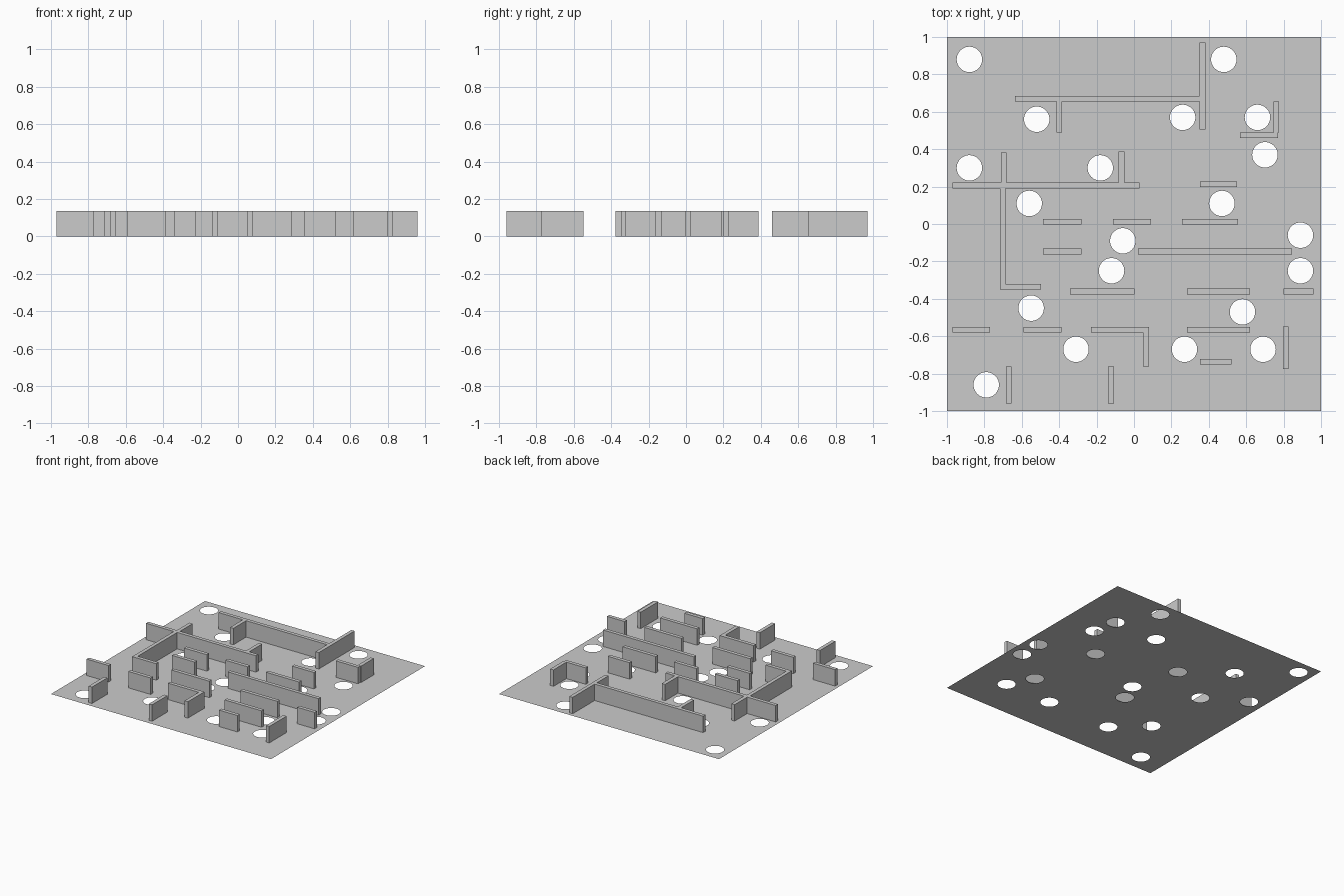
import bpy
import bmesh
from mathutils import Matrix, Vector

if "Cube" in bpy.data.objects:
    bpy.data.objects.remove(bpy.data.objects["Cube"])

WALL_HEIGHT = 0.135
WALL_THICKNESS = 0.03
HOLE_RADIUS = 0.068

grey = bpy.data.materials.new("light_grey")
grey.use_nodes = True
colour = (0.6, 0.6, 0.6, 1)
grey.diffuse_color = colour
grey.node_tree.nodes["Principled BSDF"].inputs["Base Color"].default_value = colour


def finish(name, bm):
    """Turn a bmesh into a named, coloured object."""
    mesh = bpy.data.meshes.new(name)
    bm.to_mesh(mesh)
    bm.free()
    mesh.materials.append(grey)
    obj = bpy.data.objects.new(name, mesh)
    bpy.context.collection.objects.link(obj)
    return obj


def wall(name, centre, size):
    """Thin upright slab standing on the floor."""
    bm = bmesh.new()
    place = Matrix.Translation((*centre, WALL_HEIGHT / 2))
    scale = Matrix.Diagonal((*size, WALL_HEIGHT, 1))
    bmesh.ops.create_cube(bm, size=1, matrix=place @ scale)
    return finish(name, bm)


# Floor sheet with round holes
holes = [
    (-.88, .88), (.48, .88), (-.52, .56), (.26, .57), (.66, .57),
    (.7, .37), (-.88, .3), (-.18, .3), (-.56, .11), (.47, .11),
    (-.06, -.09), (-.12, -.25), (.89, -.06), (.89, -.25), (-.55, -.45),
    (.58, -.47), (-.31, -.67), (.27, -.67), (.69, -.67), (-.79, -.86),
]
bm = bmesh.new()
corners = [bm.verts.new((x, y, 0)) for x, y in ((-1, -1), (1, -1), (1, 1), (-1, 1))]
for i, corner in enumerate(corners):
    bm.edges.new((corners[i - 1], corner))
for x, y in holes:
    bmesh.ops.create_circle(bm, segments=48, radius=HOLE_RADIUS,
                            matrix=Matrix.Translation((x, y, 0)))
bmesh.ops.triangle_fill(bm, edges=bm.edges[:], use_beauty=True,
                        use_dissolve=False, normal=Vector((0, 0, 1)))
for face in bm.faces:
    face.normal_update()
    if face.normal.z < 0:
        face.normal_flip()
finish("floor_sheet", bm)

# Walls running left to right: y, then the start and end of each stretch
cross_rows = [
    (.67, [(-.635, .37)]),
    (.474, [(.568, .769)]),
    (.206, [(-.97, .03)]),
    (.212, [(.353, .552)]),
    (.011, [(-.487, -.28), (-.112, .091), (.257, .557)]),
    (-.147, [(-.487, -.28), (.021, .846)]),
    (-.335, [(-.702, -.498)]),
    (-.361, [(-.343, .003), (.284, .621), (.8, .96)]),
    (-.565, [(-.97, -.77), (-.59, -.388), (-.23, .08), (.284, .621)]),
    (-.736, [(.353, .52)]),
]
for y, stretches in cross_rows:
    for start, end in stretches:
        wall("cross_wall", ((start + end) / 2, y), (end - start, WALL_THICKNESS))

# Walls running front to back: x, then the start and end
long_walls = [
    (.366, .505, .97), (-.4, .49, .67), (.76, .49, .656),
    (-.696, .206, .383), (-.067, .206, .388), (-.702, -.35, .206),
    (.064, -.763, -.55), (.811, -.774, -.549),
    (-.669, -.961, -.763), (-.123, -.961, -.763),
]
for x, start, end in long_walls:
    wall("long_wall", (x, (start + end) / 2), (WALL_THICKNESS, end - start))
